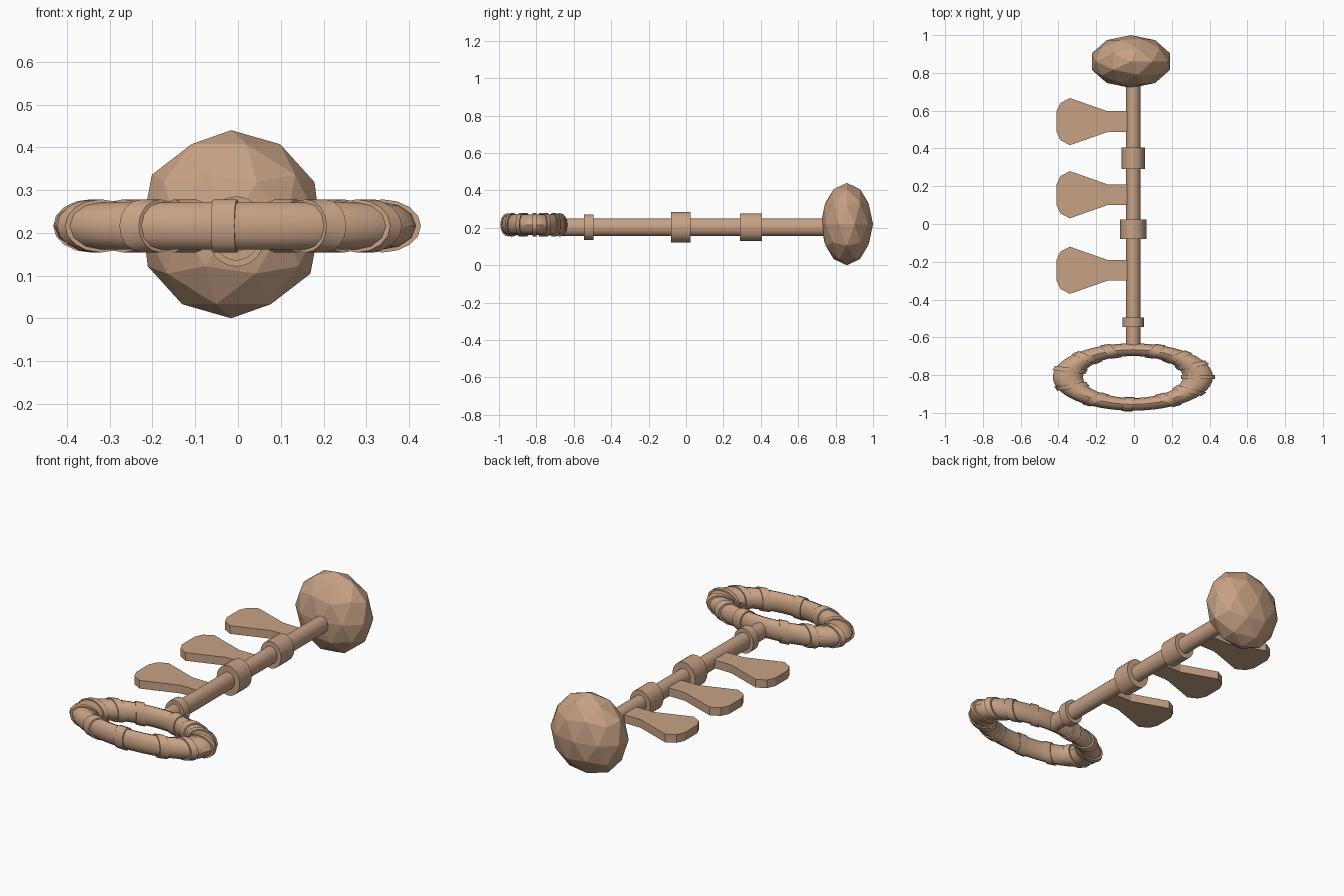
import bpy, bmesh
from math import radians, pi, cos, sin
from mathutils import Matrix, Vector

if "Cube" in bpy.data.objects:
    bpy.data.objects.remove(bpy.data.objects["Cube"])

tan = bpy.data.materials.new("tan")
tan.use_nodes = True
tan.diffuse_color = (0.57, 0.36, 0.235, 1)
tan.node_tree.nodes["Principled BSDF"].inputs["Base Color"].default_value = tan.diffuse_color


def finish(name, bm, smooth=True):
    """Turn a bmesh into a named, coloured object."""
    bmesh.ops.recalc_face_normals(bm, faces=bm.faces)
    mesh = bpy.data.meshes.new(name)
    bm.to_mesh(mesh)
    bm.free()
    mesh.materials.append(tan)
    obj = bpy.data.objects.new(name, mesh)
    bpy.context.collection.objects.link(obj)
    if smooth:
        bpy.ops.object.select_all(action="DESELECT")
        obj.select_set(True)
        bpy.context.view_layer.objects.active = obj
        bpy.ops.object.shade_smooth_by_angle(angle=radians(35))
    return obj


def rod(name, y0, y1, rx, rz, z):
    """Round bar lying along y."""
    bm = bmesh.new()
    matrix = (Matrix.Translation((-0.004, (y0 + y1) / 2, z))
              @ Matrix.Diagonal((rx, y1 - y0, rz, 1))
              @ Matrix.Rotation(pi / 2, 4, "X"))
    bmesh.ops.create_cone(bm, cap_ends=True, segments=32, radius1=1, radius2=1,
                          depth=1, matrix=matrix)
    return finish(name, bm)


# Shaft and its collars
rod("shaft", -0.66, 0.76, 0.039, 0.047, 0.203)
rod("front_collar", -0.545, -0.495, 0.058, 0.068, 0.203)
rod("middle_collar", -0.08, 0.025, 0.070, 0.082, 0.203)
rod("back_collar", 0.29, 0.405, 0.062, 0.074, 0.203)

# Faceted ball at the far end
bm = bmesh.new()
bmesh.ops.create_icosphere(bm, subdivisions=2, radius=1, matrix=Matrix.Translation(
    (-0.016, 0.86, 0.22)) @ Matrix.Diagonal((0.218, 0.14, 0.22, 1)))
finish("end_ball", bm, smooth=False)

# Flattened handle ring, squashed from a round one
MAJOR, MINOR = 0.344, 0.08
squash = Matrix.Translation((-0.006, -0.81, 0.216)) @ Matrix.Diagonal((1, 0.42, 0.69, 1))
bpy.ops.mesh.primitive_torus_add(major_segments=48, minor_segments=12,
                                 major_radius=MAJOR, minor_radius=MINOR)
ring = bpy.context.object
ring.name = "handle_ring"
ring.data.transform(squash)
ring.data.materials.append(tan)
bpy.ops.object.shade_smooth_by_angle(angle=radians(35))

# Bands wrapped around the ring
for degrees in (-160, -125, -94, -57, -30, 0, 25, 47, 70, 110, 135, 165):
    a = radians(degrees)
    bm = bmesh.new()
    matrix = (squash @ Matrix.Translation((MAJOR * cos(a), MAJOR * sin(a), 0))
              @ Matrix.Rotation(a, 4, "Z") @ Matrix.Rotation(pi / 2, 4, "X"))
    bmesh.ops.create_cone(bm, cap_ends=True, segments=16, radius1=0.09, radius2=0.09,
                          depth=0.055, matrix=matrix)
    finish("ring_band", bm)

# Three flared teeth on the right side
half = [(-0.02, 0.055), (-0.14, 0.055), (-0.34, 0.125), (-0.39, 0.098), (-0.41, 0.055)]
outline = half + [(x, -y) for x, y in reversed(half)]
for name, y0 in (("front_tooth", -0.245), ("middle_tooth", 0.155), ("back_tooth", 0.542)):
    bm = bmesh.new()
    face = bm.faces.new([bm.verts.new((x, y + y0, 0.18)) for x, y in outline])
    top = bmesh.ops.extrude_face_region(bm, geom=[face])
    bmesh.ops.translate(bm, vec=Vector((0, 0, 0.045)),
                        verts=[v for v in top["geom"] if isinstance(v, bmesh.types.BMVert)])
    finish(name, bm, smooth=False)
